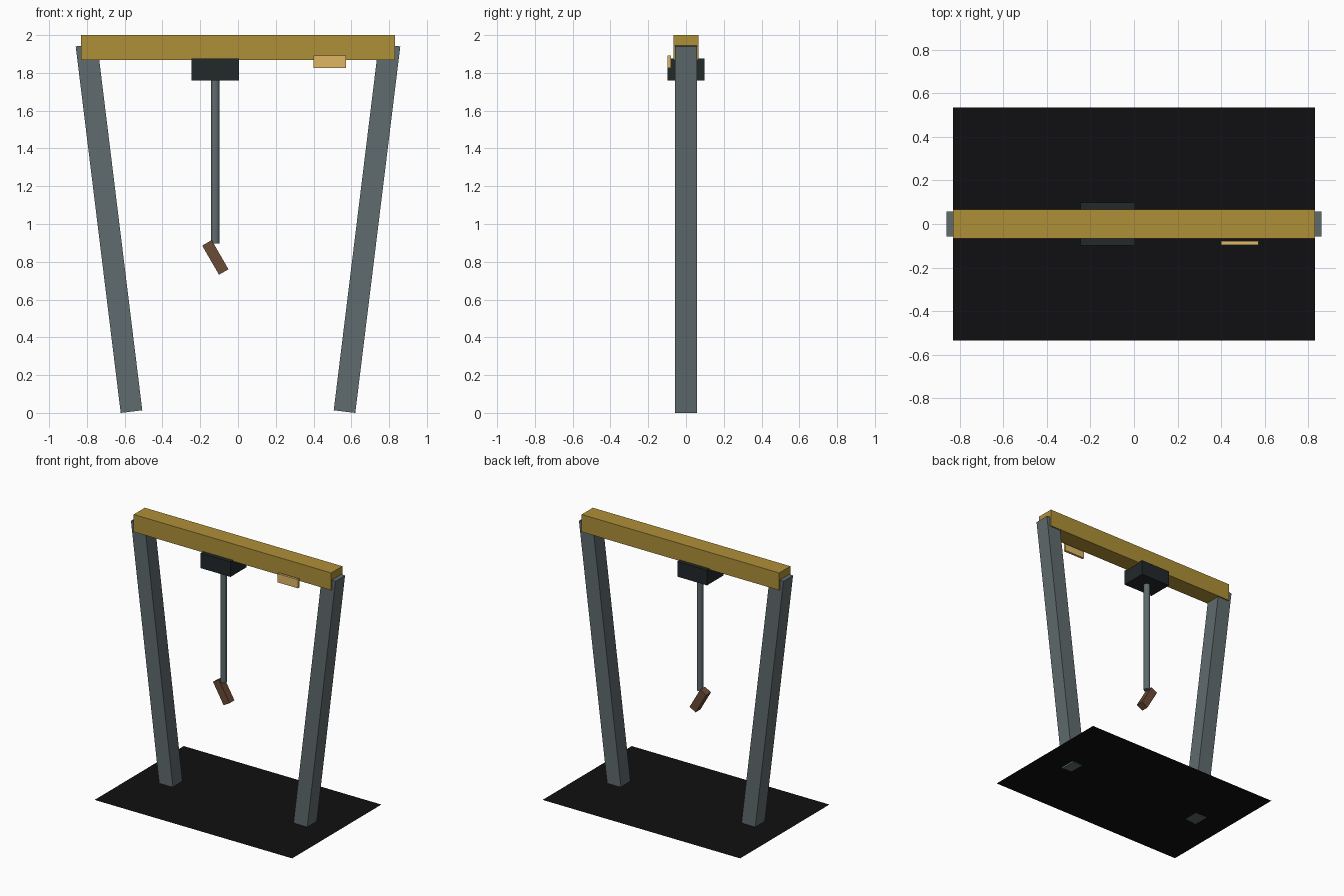
import bpy
import math
from mathutils import Vector

default = bpy.data.objects.get("Cube")
if default:
    bpy.data.objects.remove(default, do_unlink=True)


def material(name, rgb):
    mat = bpy.data.materials.new(name)
    mat.use_nodes = True
    mat.diffuse_color = (*rgb, 1)
    bsdf = next(n for n in mat.node_tree.nodes if n.type == 'BSDF_PRINCIPLED')
    bsdf.inputs["Base Color"].default_value = (*rgb, 1)
    bsdf.inputs["Roughness"].default_value = 0.7
    return mat


yellow = material("yellow_paint", (0.43, 0.28, 0.04))
pale = material("pale_yellow", (0.74, 0.47, 0.13))
steel = material("grey_steel", (0.115, 0.147, 0.153))
dark = material("dark_metal", (0.016, 0.021, 0.023))
brown = material("rust_brown", (0.147, 0.07, 0.036))
black = material("black_floor", (0.005, 0.005, 0.006))


def finish(name, mat):
    obj = bpy.context.object
    obj.name = obj.data.name = name
    obj.data.materials.append(mat)
    return obj


def box(name, center, size, mat, tilt=0):
    bpy.ops.mesh.primitive_cube_add(size=1, location=center)
    obj = finish(name, mat)
    for v in obj.data.vertices:
        v.co *= Vector(size)
    obj.rotation_euler.y = math.radians(tilt)
    return obj


# Floor sheet, just above the lowest corners of the legs
bpy.ops.mesh.primitive_plane_add(size=1, location=(0, 0, 0.011))
floor = finish("floor_sheet", black)
for v in floor.data.vertices:
    v.co *= Vector((1.66, 1.07, 1))

# Splayed legs
for side, name in ((1, "left_leg"), (-1, "right_leg")):
    box(name, (side * 0.683, 0, 0.977), (0.115, 0.115, 1.955), steel, side * 7)

# Overhead beam, trolley and the small plate in front of the beam
box("beam", (0, 0, 1.934), (1.66, 0.134, 0.132), yellow)
box("trolley", (-0.12, 0, 1.818), (0.25, 0.195, 0.115), dark)
box("front_plate", (0.485, -0.088, 1.858), (0.172, 0.018, 0.066), pale)

# Hanging rod
bpy.ops.mesh.primitive_cylinder_add(vertices=12, radius=0.023, depth=0.895,
                                    location=(-0.12, 0, 1.343))
finish("hanging_rod", steel)
bpy.ops.object.shade_smooth_by_angle(angle=math.radians(20))

# Tilted hook block
box("hook_block", (-0.12, 0, 0.823), (0.058, 0.058, 0.178), brown, -30)
